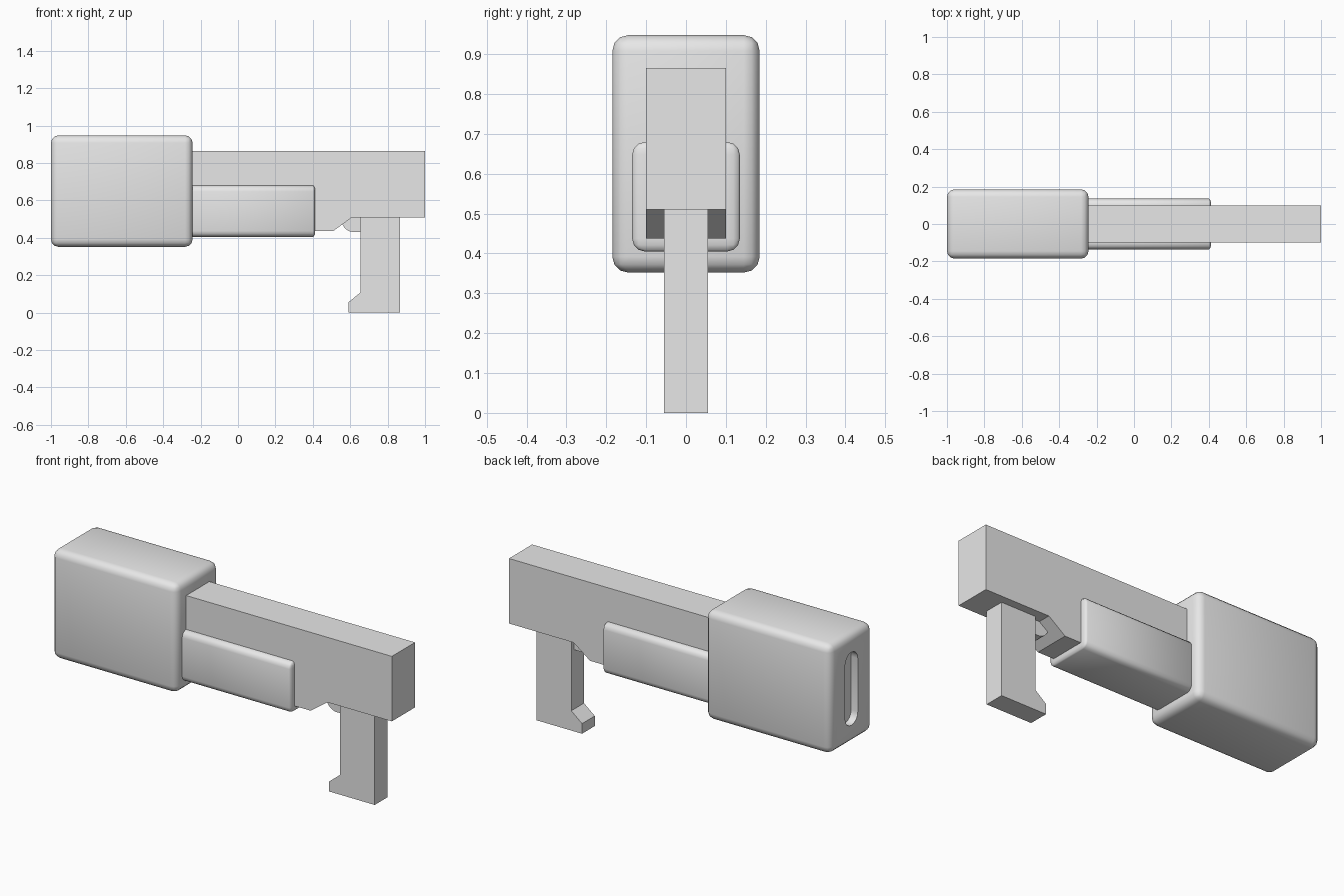
import bpy, bmesh, math
from mathutils import Vector

cube = bpy.data.objects.get("Cube")
if cube:
    bpy.data.objects.remove(cube, do_unlink=True)

grey = bpy.data.materials.new("plain grey")
grey.use_nodes = True
COLOUR = (0.8, 0.8, 0.8, 1)
grey.diffuse_color = COLOUR
grey.node_tree.nodes["Principled BSDF"].inputs["Base Color"].default_value = COLOUR


def finish(name, bm):
    bmesh.ops.recalc_face_normals(bm, faces=bm.faces)
    mesh = bpy.data.meshes.new(name)
    bm.to_mesh(mesh)
    bm.free()
    mesh.materials.append(grey)
    obj = bpy.data.objects.new(name, mesh)
    bpy.context.collection.objects.link(obj)
    return obj


def activate(obj):
    bpy.ops.object.select_all(action='DESELECT')
    obj.select_set(True)
    bpy.context.view_layer.objects.active = obj


def smooth(obj):
    activate(obj)
    bpy.ops.object.shade_smooth_by_angle(angle=math.radians(40))


def side_plate(name, outline, half_width):
    """Extrude an x-z outline evenly to both sides of y = 0."""
    bm = bmesh.new()
    face = bm.faces.new([bm.verts.new((x, -half_width, z)) for x, z in outline])
    new = bmesh.ops.extrude_face_region(bm, geom=[face])["geom"]
    verts = [v for v in new if isinstance(v, bmesh.types.BMVert)]
    bmesh.ops.translate(bm, verts=verts, vec=(0, 2 * half_width, 0))
    return finish(name, bm)


def rounded_box(name, low, high, radius, x_squash=1):
    """Bevelled box; x_squash flattens the rounding along x."""
    low, high = Vector(low), Vector(high)
    size, centre = high - low, (low + high) / 2
    size.x /= x_squash
    bm = bmesh.new()
    bmesh.ops.create_cube(bm, size=1)
    bmesh.ops.scale(bm, vec=size, verts=bm.verts)
    bmesh.ops.bevel(bm, geom=bm.edges[:], offset=radius, segments=3,
                    profile=0.5, affect='EDGES')
    bmesh.ops.scale(bm, vec=(x_squash, 1, 1), verts=bm.verts)
    bmesh.ops.translate(bm, vec=centre, verts=bm.verts)
    return finish(name, bm)


def arc(cx, cz, radius, start, end, steps):
    angles = [math.radians(start + (end - start) * i / steps) for i in range(steps + 1)]
    return [(cx + radius * math.cos(a), cz + radius * math.sin(a)) for a in angles]


# Long body with a stepped underside
side_plate("body", [(-0.3, 0.865), (1, 0.865), (1, 0.51), (0.61, 0.51),
                    (0.51, 0.437), (-0.3, 0.437)], 0.10)

# Grip with a forward toe
side_plate("grip", [(0.655, 0.52), (0.865, 0.52), (0.865, 0), (0.59, 0),
                    (0.59, 0.055), (0.655, 0.108)], 0.055)

# Rounded trigger tucked ahead of the grip
trigger = side_plate("trigger", arc(0.62, 0.497, 0.066, 180, 275, 8)
                     + [(0.66, 0.433), (0.66, 0.52), (0.554, 0.52)], 0.03)
smooth(trigger)

# Padded sleeve around the lower body
smooth(rounded_box("sleeve", (-0.3, -0.135, 0.405), (0.413, 0.135, 0.68), 0.032, 0.4))

# Large front housing with a recessed vertical slot in its end
housing = rounded_box("housing", (-1, -0.185, 0.352), (-0.243, 0.185, 0.948), 0.04)
bm = bmesh.new()
outline = arc(0, 0.795, 0.055, 0, 180, 8) + arc(0, 0.505, 0.055, 180, 360, 8)
face = bm.faces.new([bm.verts.new((-1.05, y, z)) for y, z in outline])
new = bmesh.ops.extrude_face_region(bm, geom=[face])["geom"]
bmesh.ops.translate(bm, vec=(0.09, 0, 0),
                    verts=[v for v in new if isinstance(v, bmesh.types.BMVert)])
cutter = finish("slot_cutter", bm)
cutter.hide_render = True
cut = housing.modifiers.new("slot", 'BOOLEAN')
cut.operation = 'DIFFERENCE'
cut.solver = 'EXACT'
cut.object = cutter
activate(housing)
bpy.ops.object.modifier_apply(modifier=cut.name)
bpy.data.objects.remove(cutter, do_unlink=True)
smooth(housing)
